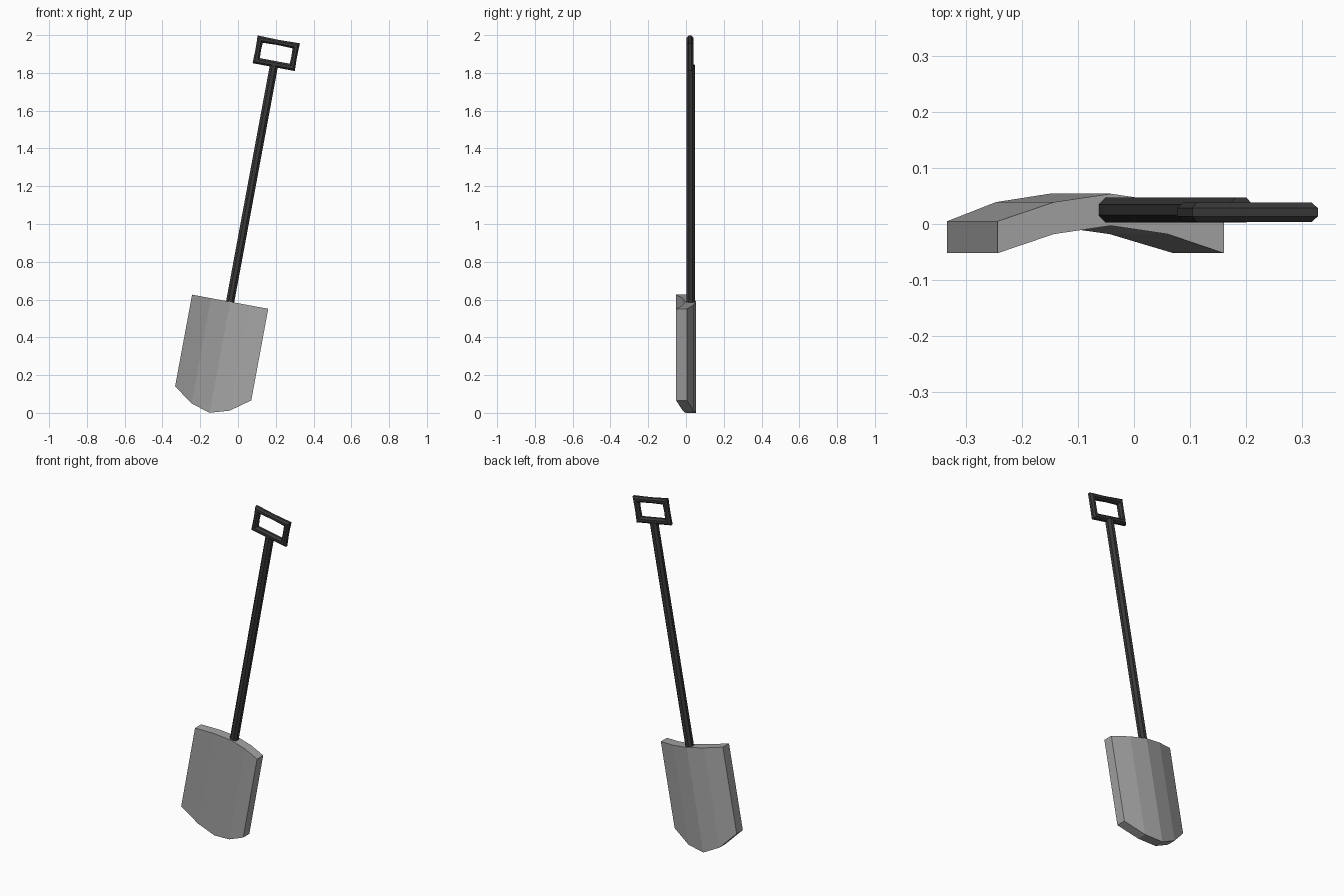
import bpy, bmesh, math
from mathutils import Vector

if "Cube" in bpy.data.objects:
    bpy.data.objects.remove(bpy.data.objects["Cube"])

TILT = math.radians(10.5)
AXIS = -0.148  # sideways offset of the shovel's centre line in the tilted frame


def material(name, rgb):
    m = bpy.data.materials.new(name)
    m.diffuse_color = (*rgb, 1)
    m.use_nodes = True
    m.node_tree.nodes["Principled BSDF"].inputs["Base Color"].default_value = m.diffuse_color
    return m


steel = material("steel_grey", (0.37, 0.365, 0.365))
dark = material("dark_grey", (0.04, 0.04, 0.042))


def place(u, y, v):
    """Tilted shovel coordinates (across, depth, along) to world."""
    u += AXIS
    c, s = math.cos(TILT), math.sin(TILT)
    return Vector((u * c + v * s, y, -u * s + v * c))


def loft(name, rings, mat, closed=False):
    """Skin a list of equal rings; cap the ends or join them in a loop."""
    bm = bmesh.new()
    vs = [[bm.verts.new(place(*p)) for p in r] for r in rings]
    n, k = len(rings), len(rings[0])
    for i in range(n if closed else n - 1):
        a, b = vs[i], vs[(i + 1) % n]
        for j in range(k):
            bm.faces.new((a[j], a[(j + 1) % k], b[(j + 1) % k], b[j]))
    if not closed:
        bm.faces.new(vs[0])
        bm.faces.new(vs[-1])
    bmesh.ops.recalc_face_normals(bm, faces=bm.faces)
    me = bpy.data.meshes.new(name)
    bm.to_mesh(me)
    bm.free()
    me.materials.append(mat)
    ob = bpy.data.objects.new(name, me)
    bpy.context.collection.objects.link(ob)
    return ob


# Blade: thick curved plate with rounded tip (across, front depth, tip height)
half = [(0.205, -0.052, 0.078), (0.103, -0.018, 0.004)]
sections = [(-u, y, v) for u, y, v in half] + [(0, -0.003, -0.027)] + half[::-1]
loft("blade", [[(u, y, v), (u, y + 0.057, v), (u, y + 0.057, 0.571), (u, y, 0.571)]
               for u, y, v in sections], steel)

# Shaft: eight-sided rod
loft("shaft", [[(0.0235 * math.cos(i * math.pi / 4 + math.pi / 8), 0.025 + 0.0245 * math.sin(i * math.pi / 4 + math.pi / 8), v)
                for i in range(8)] for v in (0.56, 1.845)], dark)

# Grip: rectangular loop of eight-sided tube, mitred corners, slimmer mid bars
W, H, CV = 0.097, 0.058, 1.909
stations = [(-1, -1, 0.018), (0, -1, 0.018), (1, -1, 0.018), (1, 0, 0.016),
            (1, 1, 0.018), (0, 1, 0.015), (-1, 1, 0.018), (-1, 0, 0.016)]
rings = []
for su, sv, r in stations:
    ring = []
    for i in range(8):
        a = i * math.pi / 4 + math.pi / 8
        out, dep = r * math.cos(a), 0.019 * math.sin(a)
        ring.append((su * (W + out), 0.021 + dep, CV + sv * (H + out)))
    rings.append(ring)
loft("grip", rings, dark, closed=True)
